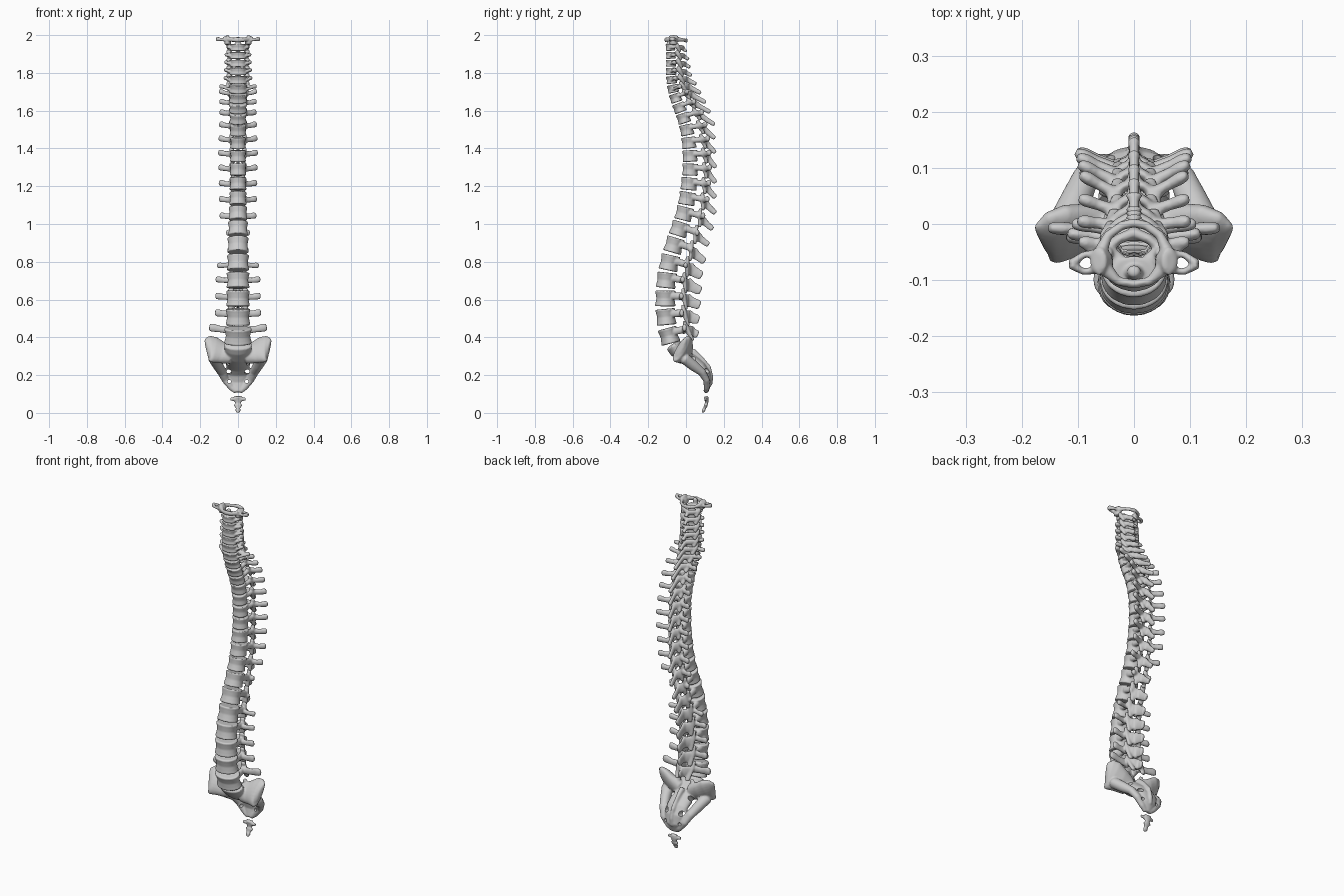
import bpy, bmesh, math
from mathutils import Vector


def tube(bm, pts, radii, side=(1, 0, 0), cap=0.45, n=18, mirror=False):
    """Closed elliptical loft through pts; radii are (along side axis, across)."""
    for sx in ((1, -1) if mirror else (1,)):
        p = [Vector((q[0] * sx, q[1], q[2])) for q in pts]
        s = Vector((side[0] * sx, side[1], side[2]))
        r = list(radii)
        tang = [(p[min(i + 1, len(p) - 1)] - p[max(i - 1, 0)]).normalized() for i in range(len(p))]
        if cap:  # rounded ends
            a, b = r[0], r[-1]
            p = [p[0] - tang[0] * min(a) * cap] + p + [p[-1] + tang[-1] * min(b) * cap]
            r = [(a[0] * .65, a[1] * .65)] + r + [(b[0] * .65, b[1] * .65)]
            tang = [tang[0]] + tang + [tang[-1]]
        rings = []
        for c, t, (ru, rv) in zip(p, tang, r):
            u = (s - t * s.dot(t)).normalized()
            v = t.cross(u)
            rings.append([bm.verts.new(c + u * ru * math.cos(k * math.tau / n) + v * rv * math.sin(k * math.tau / n))
                          for k in range(n)])
        for A, B in zip(rings, rings[1:]):
            for k in range(n):
                j = (k + 1) % n
                bm.faces.new((A[k], A[j], B[j], B[k]))
        bm.faces.new(rings[0][::-1])
        bm.faces.new(rings[-1])


def finish(bm, name, voxel, smooth=3):
    """Fuse overlapping parts into one smooth bone."""
    me = bpy.data.meshes.new(name)
    bm.to_mesh(me)
    bm.free()
    ob = bpy.data.objects.new(name, me)
    bpy.context.collection.objects.link(ob)
    m = ob.modifiers.new("fuse", 'REMESH')
    m.mode = 'VOXEL'
    m.voxel_size = voxel
    m.use_smooth_shade = True
    m = ob.modifiers.new("soften", 'SMOOTH')
    m.factor = .5
    m.iterations = smooth
    return ob


def at(i, *keys):
    """Linear interpolation between (vertebra index, value) keys."""
    for (a, va), (b, vb) in zip(keys, keys[1:]):
        if i <= b:
            return va + (vb - va) * (i - a) / (b - a)
    return keys[-1][1]


# spine curve: body centres (y, z) from the second neck vertebra down, ending on the sacrum
PATH = [(-.082, 1.935), (-.08, 1.893), (-.079, 1.851), (-.079, 1.808), (-.076, 1.763), (-.069, 1.716),
        (-.055, 1.667), (-.035, 1.615), (-.013, 1.56), (.004, 1.498), (.015, 1.43), (.021, 1.36),
        (.022, 1.288), (.016, 1.213), (.006, 1.135), (-.01, 1.055), (-.035, .974), (-.063, .888),
        (-.088, .795), (-.104, .702), (-.109, .606), (-.106, .508), (-.09, .408), (-.055, .32)]


def vertebra(i, name):
    y, z = PATH[i - 1]
    up_pt = PATH[max(i - 2, 0)]
    dn_pt = PATH[i]
    up = Vector((0, up_pt[0] - dn_pt[0], up_pt[1] - dn_pt[1]))
    s = up.length / (2 if i > 1 else 1)
    up.normalize()
    back = Vector((0, up.z, -up.y))
    c = Vector((0, y, z))

    def P(x, a, b):
        return c + Vector((x, 0, 0)) + back * a + up * b

    w = at(i, (1, .04), (6, .049), (8, .049), (11, .042), (15, .047), (18, .057), (22, .066), (23, .074))
    d = at(i, (1, .026), (6, .03), (9, .036), (13, .043), (18, .05), (21, .055), (23, .052))
    ax = at(i, (1, .05), (6, .048), (8, .036), (16, .03), (23, .04))
    ao = at(i, (1, .036), (6, .052), (9, .07), (14, .078), (18, .092), (23, .103))
    lo = at(i, (1, .066), (6, .085), (9, .088), (14, .096), (18, .112), (23, .125))
    bm = bmesh.new()
    # waisted body with flared rims
    h = s * .43
    tube(bm, [P(0, 0, h * f) for f in (-1, -.88, -.65, 0, .65, .88, 1)],
         [(w * f, d * f) for f in (.96, 1, .95, .87, .95, 1, .96)], cap=0, n=32)
    # pedicles
    tube(bm, [P(w * .62, d * .6, s * .15), P(ax, ao, s * .12)], [(s * .2, .013)] * 2, (0, 0, 1), mirror=True)
    # upper and lower joint processes
    q = .013 if i < 18 else .016
    tube(bm, [P(ax, ao - .006, s * .52), P(ax, ao, s * .1), P(ax * .8, ao + .012, -s * .55)],
         [(q, .009), (q, .012), (q * .9, .009)], mirror=True)
    # laminae
    tube(bm, [P(ax, ao, 0), P(ax * .55, (ao + lo) / 2 + .004, -s * .06), P(0, lo, -s * .15)],
         [(s * .27, .01), (s * .32, .009), (s * .32, .01)], (0, 0, 1), mirror=True)
    # side processes with knobbed tips
    tx = at(i, (1, .054), (2, .066), (5, .07), (6, .094), (7, .096), (9, .092), (12, .1), (15, .095),
            (16, .092), (17, .058), (18, .048), (19, .106), (20, .114), (22, .117), (23, .148))
    ty = y + at(i, (1, .012), (5, .018), (6, .037), (7, .06), (9, .1), (15, .11), (18, .09), (23, .083))
    tz = z + at(i, (1, 0), (6, .012), (7, .035), (10, .03), (13, .012), (16, -.01), (18, -.03),
                (19, -.015), (20, .005), (22, .022), (23, .045))
    root = P(ax * .8, ao - (.02 if i < 7 or i > 18 else 0), s * .1)
    tip = Vector((tx, ty, tz))
    mid = root.lerp(tip, .55) - Vector((0, 0, .003))
    k = at(i, (1, .009), (6, .011), (9, .015), (16, .016), (19, .014), (23, .02))
    tube(bm, [root, mid, root.lerp(tip, .85), tip], [(k * 1.15, .012), (k * .9, .01), (k * 1.1, .012), (k, .01)],
         (0, 0, 1), mirror=True)
    if i < 7:  # front bar around the artery opening
        tube(bm, [P(w * .8, -.004, -s * .1), tip - Vector((.006, .006, 0))], [(.008, .007)] * 2, (0, 0, 1), mirror=True)
    # spinous process
    st = Vector((0, at(i, (1, 0), (2, .012), (4, .026), (6, .075), (8, .125), (9, .148), (12, .155), (15, .153),
                       (16, .138), (17, .116), (18, .096), (19, .08), (23, .06)),
                 z + at(i, (1, -.02), (8, -.022), (10, -.042), (13, -.066), (16, -.08), (18, -.085),
                        (19, -.068), (20, -.055), (22, -.015), (23, .008))))
    sr = P(0, lo - .006, -s * .1)
    v = at(i, (1, .009), (6, .012), (12, .014), (17, .017), (19, .026), (22, .027), (23, .022))
    tube(bm, [sr, sr.lerp(st, .4), sr.lerp(st, .85), st],
         [(.015, v * 1.5), (.009, v * 1.1), (.009, v), (.011 if i > 5 else .016, v * .9)])
    if i == 1:  # upright peg of the second vertebra
        tube(bm, [P(0, -.002, 0), P(0, -.004, .03), P(0, 0, .05)], [(.022, .018), (.014, .013), (.012, .011)])
    finish(bm, name, .0036 if i < 8 else .0046)


for i in range(1, 24):
    region, n = ("neck", i + 1) if i < 7 else ("chest", i - 6) if i < 19 else ("lower_back", i - 18)
    vertebra(i, f"{region}_vertebra_{n}")

# top ring vertebra: arch, side masses, side processes
bm = bmesh.new()
arch = [(0, -.107, 1.975), (.028, -.102, 1.976), (.052, -.08, 1.978), (.06, -.05, 1.978),
        (.046, -.02, 1.975), (.022, -.003, 1.972), (0, .002, 1.972)]
tube(bm, arch, [(.013, .008), (.011, .008), (.014, .014), (.014, .013), (.009, .008), (.009, .008), (.012, .008)],
     (0, 0, 1), mirror=True)
tube(bm, [(.054, -.068, 1.953), (.056, -.066, 1.975), (.064, -.066, 1.993)],
     [(.018, .022), (.018, .023), (.016, .025)], mirror=True, cap=.2)
tube(bm, [(.06, -.082, 1.975), (.09, -.085, 1.977), (.111, -.073, 1.98)], [(.01, .007), (.008, .006), (.013, .008)],
     (0, 0, 1), mirror=True)
tube(bm, [(.06, -.05, 1.975), (.09, -.055, 1.977), (.111, -.07, 1.98)], [(.01, .007), (.008, .006), (.013, .008)],
     (0, 0, 1), mirror=True)
finish(bm, "top_ring_vertebra", .0036)

# sacrum: curved central column
bm = bmesh.new()
tube(bm, [(0, -.066, .358), (0, -.05, .335), (0, -.012, .3), (0, .035, .272), (0, .08, .243), (0, .11, .205),
          (0, .119, .16), (0, .105, .112)],
     [(.075, .042), (.07, .042), (.066, .04), (.065, .036), (.062, .028), (.058, .022), (.045, .019), (.022, .013)],
     cap=.2, n=28)
# flaring wings
ax = Vector((0, .52, .85))
tube(bm, [(.035, -.01, .305), (.09, -.01, .32), (.13, -.018, .335), (.152, -.024, .342), (.164, -.03, .342)],
     [(.05, .04), (.066, .036), (.08, .033), (.076, .026), (.058, .014)], ax, cap=.2, n=24, mirror=True)
# tapering lateral borders
tube(bm, [(.125, -.01, .29), (.105, .04, .25), (.085, .085, .215), (.066, .108, .175), (.035, .11, .135), (.012, .106, .115)],
     [(.034, .03), (.028, .028), (.024, .022), (.02, .018), (.017, .015), (.014, .012)], mirror=True)
# rear crest, bumps and upper joint processes
tube(bm, [(0, .035, .325), (0, .075, .29), (0, .118, .24), (0, .135, .19), (0, .132, .15)],
     [(.016, .018), (.012, .016), (.012, .015), (.01, .01), (.01, .008)])
for y, z in ((.062, .312), (.106, .268), (.133, .215)):
    tube(bm, [(0, y - .02, z - .015), (0, y, z)], [(.013, .014), (.01, .01)])
tube(bm, [(.045, .0, .31), (.045, .008, .35), (.043, .004, .378)], [(.017, .014), (.014, .011), (.013, .009)], mirror=True)
sacrum = finish(bm, "sacrum", .005)

# nerve openings bored through the sacrum
bm = bmesh.new()
for x, y, z, dy, dz, r in ((.058, .02, .268, .09, .1, .013), (.048, .09, .219, .1, .02, .014),
                           (.046, .115, .166, .1, 0, .009)):
    tube(bm, [(x, y - dy, z - dz), (x, y + dy, z + dz)], [(r, r)] * 2, cap=0, mirror=True)
me = bpy.data.meshes.new("opening_cutter")
bm.to_mesh(me)
bm.free()
cutter = bpy.data.objects.new("opening_cutter", me)
bpy.context.collection.objects.link(cutter)
cutter.hide_render = True
m = sacrum.modifiers.new("openings", 'BOOLEAN')
m.operation = 'DIFFERENCE'
m.solver = 'EXACT'
m.object = cutter
bpy.context.view_layer.objects.active = sacrum
for name in [q.name for q in sacrum.modifiers]:
    bpy.ops.object.modifier_apply(modifier=name)
bpy.data.objects.remove(cutter)
bpy.context.view_layer.objects.active = sacrum
sacrum.select_set(True)
bpy.ops.object.shade_smooth_by_angle(angle=math.radians(40))

# tailbone: shrinking fused segments
bm = bmesh.new()
tube(bm, [(0, .107, .083), (0, .109, .07), (0, .109, .056), (0, .108, .05), (0, .105, .04), (0, .101, .029),
          (0, .098, .024), (0, .093, .014), (0, .088, .004)],
     [(.022, .012), (.025, .011), (.017, .009), (.014, .008), (.023, .01), (.015, .008), (.011, .007), (.014, .009), (.009, .006)])
tube(bm, [(.01, .107, .073), (.038, .105, .073)], [(.012, .009), (.008, .006)], (0, 0, 1), mirror=True)
tube(bm, [(.015, .11, .075), (.016, .112, .088)], [(.006, .006), (.004, .004)], mirror=True)
finish(bm, "tailbone", .003, 2)
